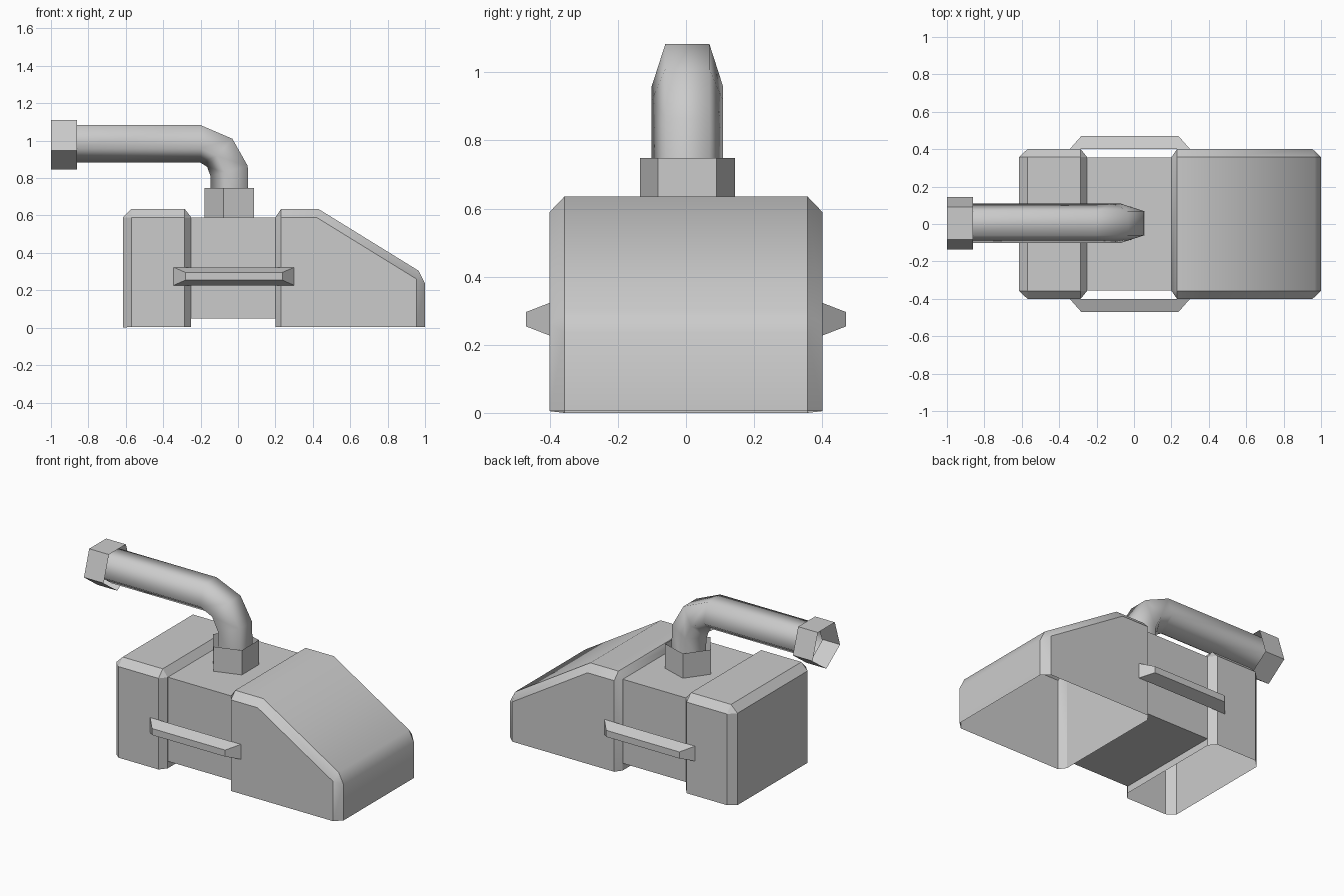
import bpy, bmesh, math
from mathutils import Vector

if "Cube" in bpy.data.objects:
    bpy.data.objects.remove(bpy.data.objects["Cube"], do_unlink=True)

GREY = (0.6, 0.6, 0.6, 1.0)
grey = bpy.data.materials.new("plain grey")
grey.use_nodes = True
grey.diffuse_color = GREY
grey.node_tree.nodes["Principled BSDF"].inputs["Base Color"].default_value = GREY


def finish(name, bm, smooth=None):
    """Turn a bmesh into a grey object, smoothed below an angle if given."""
    bmesh.ops.remove_doubles(bm, verts=bm.verts, dist=0.0005)
    bmesh.ops.recalc_face_normals(bm, faces=bm.faces)
    mesh = bpy.data.meshes.new(name)
    bm.to_mesh(mesh)
    bm.free()
    mesh.materials.append(grey)
    obj = bpy.data.objects.new(name, mesh)
    bpy.context.collection.objects.link(obj)
    if smooth:
        bpy.ops.object.select_all(action="DESELECT")
        obj.select_set(True)
        bpy.context.view_layer.objects.active = obj
        bpy.ops.object.shade_smooth_by_angle(angle=math.radians(smooth))
    return obj


def bridge(bm, a, b, closed):
    """Join two rows of vertices, merging repeated corners into triangles."""
    for i in range(len(a) if closed else len(a) - 1):
        j = (i + 1) % len(a)
        bm.faces.new(list(dict.fromkeys((a[i], a[j], b[j], b[i]))))


def hollow_block(name, rim, side, corners, smooth=None):
    """Chamfered cover, open underneath: rim profile plus inset side panels."""
    bm = bmesh.new()
    rims = []
    for s in (-1, 1):
        outer = [bm.verts.new((x, s * 0.357, z)) for x, z in rim]
        panel = [bm.verts.new((x, s * 0.4, z)) for x, z in side]
        bridge(bm, outer, [panel[i] for i in corners], False)
        bm.faces.new(panel)
        rims.append(outer)
    bridge(bm, rims[0], rims[1], False)
    return finish(name, bm, smooth)


def five_sided_tube(name, stations, smooth=None):
    """Open pentagonal tube; each station gives its flat side and its ridge."""
    bm = bmesh.new()
    rings = []
    for flat, ridge in stations:
        f, r = (Vector((p[0], 0.004, p[1])) for p in (flat, ridge))
        flat_ratio = math.cos(math.pi / 5)
        up = (f - r) / (1 + flat_ratio)
        centre = r + up
        radius = up.length
        if smooth:
            radius = 0.11
        ring = []
        for k in range(5):
            a = math.radians(36 + 72 * k)
            ring.append(bm.verts.new(centre + up * math.cos(a)
                                     + Vector((0, radius * math.sin(a), 0))))
        rings.append(ring)
    for a, b in zip(rings, rings[1:]):
        bridge(bm, a, b, True)
    return finish(name, bm, smooth)


# Sloped nose cover
hollow_block(
    "nose_cover",
    [(0.2, 0.005), (0.2, 0.59), (0.23, 0.635), (0.43, 0.635),
     (0.965, 0.305), (1, 0.235), (1, 0.005)],
    [(0.23, 0.005), (0.23, 0.59), (0.42, 0.59), (0.955, 0.26), (0.955, 0.005)],
    (0, 1, 1, 2, 3, 3, 4), smooth=33)

# Boxy rear cover
hollow_block(
    "rear_cover",
    [(-0.25, 0.005), (-0.25, 0.59), (-0.285, 0.635), (-0.57, 0.635),
     (-0.615, 0.59), (-0.615, 0)],
    [(-0.285, 0.005), (-0.285, 0.59), (-0.57, 0.59), (-0.57, 0.005)],
    (0, 1, 1, 2, 2, 3))

# Recessed middle body
bm = bmesh.new()
bmesh.ops.create_cube(bm, size=1)
for v in bm.verts:
    v.co = (-0.025 + v.co.x * 0.45, v.co.y * 0.71, 0.32 + v.co.z * 0.54)
finish("middle_body", bm)

# Tapered side rails, one per side
for name, s in (("right_side_rail", -1), ("left_side_rail", 1)):
    bm = bmesh.new()
    rows = []
    for y, half_length, half_height in ((0.4, 0.322, 0.048), (0.47, 0.26, 0.021)):
        rows.append([bm.verts.new((-0.022 + i * half_length, s * y, 0.275 + k * half_height))
                     for i, k in ((-1, -1), (1, -1), (1, 1), (-1, 1))])
        bm.faces.new(rows[-1])
    bridge(bm, rows[0], rows[1], True)
    finish(name, bm)

# Bent pipe and its two collars
five_sided_tube("pipe", [
    ((-0.9, 1.083), (-0.9, 0.882)),
    ((-0.2, 1.083), (-0.2, 0.882)),
    ((-0.03, 1.01), (-0.165, 0.86)),
    ((0.052, 0.865), (-0.147, 0.81)),
    ((0.056, 0.6), (-0.145, 0.6))], smooth=180)
five_sided_tube("base_collar", [((0.085, z), (-0.18, z)) for z in (0.59, 0.748)])
five_sided_tube("end_collar", [((x, 1.11), (x, 0.845)) for x in (-1, -0.86)])
